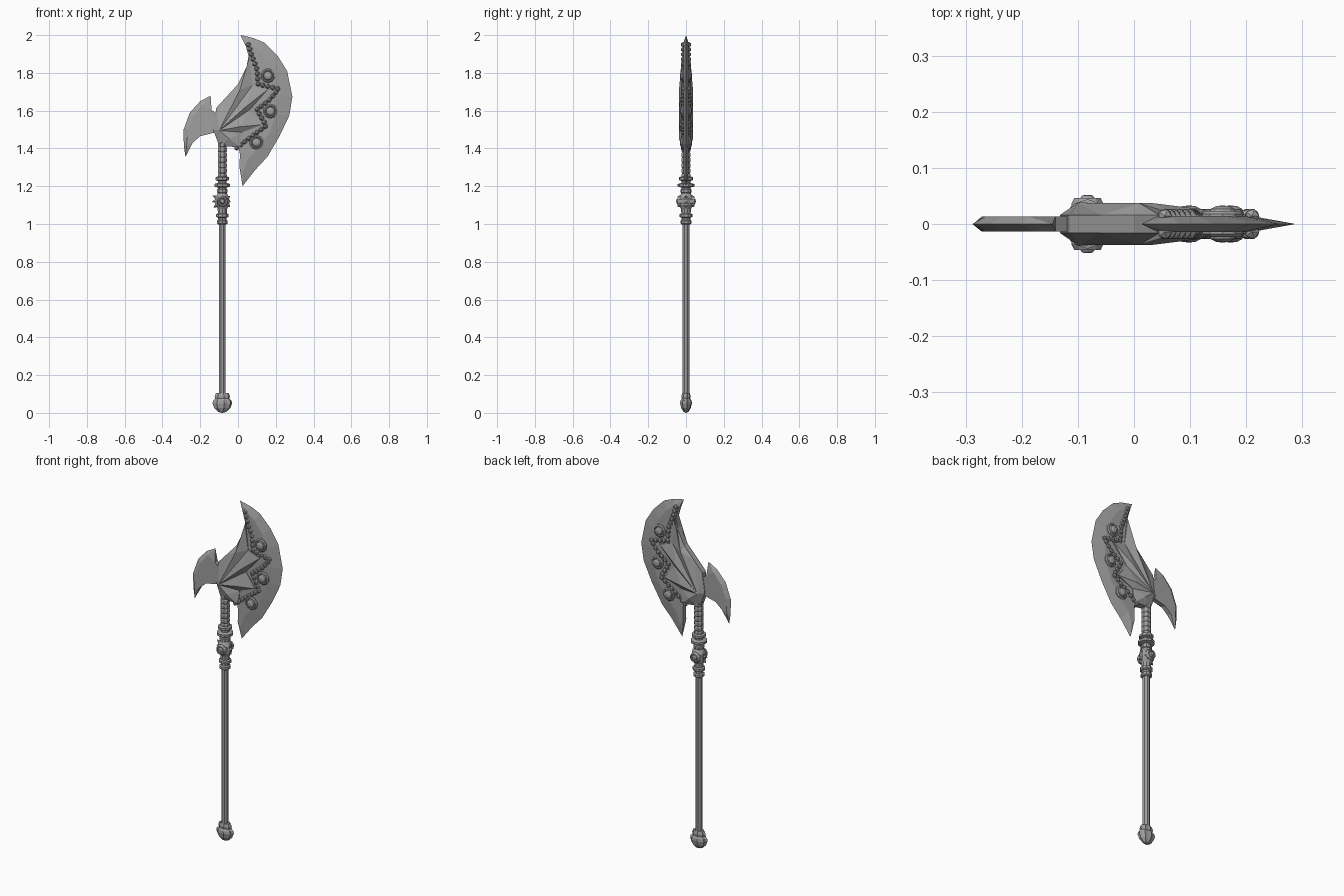
import bpy, bmesh, math
from mathutils import Vector, Matrix

if "Cube" in bpy.data.objects:
    bpy.data.objects.remove(bpy.data.objects["Cube"])

steel = bpy.data.materials.new("grey steel")
steel.use_nodes = True
steel.diffuse_color = (0.35, 0.35, 0.35, 1)
steel.node_tree.nodes["Principled BSDF"].inputs["Base Color"].default_value = (0.35, 0.35, 0.35, 1)
AXIS = -0.083   # x of the shaft


def finish(name, bm):
    bmesh.ops.remove_doubles(bm, verts=bm.verts, dist=0.0002)
    bmesh.ops.recalc_face_normals(bm, faces=bm.faces)
    mesh = bpy.data.meshes.new(name)
    bm.to_mesh(mesh)
    bm.free()
    mesh.materials.append(steel)
    obj = bpy.data.objects.new(name, mesh)
    bpy.context.collection.objects.link(obj)
    return obj


def loft(bm, loops):
    """Skin closed loops of equal length; degenerate ends merge into tips."""
    rows = [[bm.verts.new(p) for p in loop] for loop in loops]
    n = len(rows[0])
    for a, b in zip(rows, rows[1:]):
        for i in range(n):
            j = (i + 1) % n
            bm.faces.new((a[i], a[j], b[j], b[i]))


def lathe(name, profile, place=Matrix(), sides=8, flute=0.0):
    """Turn (radius, height) points about z; flute pulls in every other side."""
    bm = bmesh.new()
    loops = []
    for r, z in profile:
        loop = []
        for i in range(sides):
            a = 2 * math.pi * (i + 0.5) / sides
            k = r * (1 - flute * (i % 2))
            loop.append(place @ Vector((k * math.cos(a), k * math.sin(a), z)))
        loops.append(loop)
    loft(bm, loops)
    return finish(name, bm)


def blade(name, stations, half):
    """Each station gives cutting edge, bevel line and back line in (x, z)."""
    bm = bmesh.new()
    loops = []
    for edge, bevel, back in stations:
        h = 0 if edge == bevel else half
        loops.append([(edge[0], 0, edge[1]), (bevel[0], -h, bevel[1]), (back[0], -h, back[1]),
                      (back[0], h, back[1]), (bevel[0], h, bevel[1])])
    loft(bm, loops)
    return finish(name, bm)


def facing(x, z, side):
    """Place a turned part so that its axis points to the front or back."""
    return Matrix.Translation((x, 0, z)) @ Matrix.Rotation(side * math.pi / 2, 4, 'X')


# Main crescent blade
top, low = (0.013, 2.0), (0.024, 1.2)
blade("crescent_blade", [
    (top, top, top),
    ((0.08, 1.985), (0.065, 1.955), (0.042, 1.94)),
    ((0.14, 1.96), (0.115, 1.915), (0.056, 1.89)),
    ((0.21, 1.89), (0.165, 1.85), (0.045, 1.83)),
    ((0.26, 1.81), (0.195, 1.78), (0.0, 1.74)),
    ((0.288, 1.675), (0.21, 1.67), (-0.05, 1.67)),
    ((0.272, 1.575), (0.20, 1.58), (-0.05, 1.58)),
    ((0.22, 1.465), (0.165, 1.48), (-0.03, 1.48)),
    ((0.155, 1.355), (0.105, 1.40), (0.0, 1.43)),
    ((0.09, 1.285), (0.05, 1.34), (0.01, 1.37)),
    ((0.055, 1.24), (0.028, 1.275), (0.008, 1.30)),
    (low, low, low)], 0.014)

# Curved spike behind the head
up, down = (-0.145, 1.68), (-0.278, 1.355)
blade("back_spike", [
    (up, up, up),
    ((-0.20, 1.65), (-0.185, 1.635), (-0.14, 1.605)),
    ((-0.255, 1.59), (-0.235, 1.575), (-0.10, 1.57)),
    ((-0.288, 1.50), (-0.265, 1.50), (-0.10, 1.49)),
    ((-0.288, 1.455), (-0.268, 1.46), (-0.20, 1.465)),
    ((-0.286, 1.41), (-0.272, 1.415), (-0.24, 1.43)),
    (down, down, down)], 0.013)

# Winged head: ridges fan out from a hub to the spike tips
hub = (-0.10, 1.495)
tips = [(0.06, 1.885), (0.155, 1.71), (0.125, 1.525), (0.015, 1.405)]
ridges = [(0.01, 1.71), (0.035, 1.615), (0.01, 1.515), (-0.045, 1.45)]
valleys = [(0.077, 1.735), (0.062, 1.605), (0.022, 1.485)]
spine = [(-0.10, 1.415), (-0.132, 1.50), (-0.115, 1.615), (-0.06, 1.675), (0.0, 1.74), (0.045, 1.83)]
bm = bmesh.new()
for s in (-1, 1):
    def pts(points, y):
        return [bm.verts.new((x, s * y, z)) for x, z in points]
    H, = pts([hub], 0.038)
    T, R, V, S = pts(tips, 0.022), pts(ridges, 0.037), pts(valleys, 0.016), pts(spine, 0.016)
    for i, v in enumerate(V):
        for j in (i, i + 1):
            bm.faces.new((H, R[j], v))
            bm.faces.new((R[j], T[j], v))
    for i in range(3):
        bm.faces.new((H, S[i], S[i + 1]))
    for i in (3, 4):
        bm.faces.new((R[0], S[i], S[i + 1]))
    for tri in ((H, R[0], S[3]), (R[0], T[0], S[5]), (H, R[3], S[0]), (R[3], T[3], S[0])):
        bm.faces.new(tri)
    rim = [T[0], V[0], T[1], V[1], T[2], V[2], T[3]] + S
    if s < 0:
        front_rim = rim
for i in range(len(rim)):
    j = (i + 1) % len(rim)
    bm.faces.new((front_rim[i], front_rim[j], rim[j], rim[i]))
finish("winged_head", bm)

# Bead trim following the wing spikes, on both faces
path = [Vector(p) for p in ((0.055, 1.95), (0.07, 1.90), (0.10, 1.82), (0.107, 1.74), (0.215, 1.715),
                            (0.17, 1.66), (0.10, 1.605), (0.15, 1.52), (0.06, 1.455), (-0.01, 1.40))]
beads, step, gap = [], 0.027, 0.0
for a, b in zip(path, path[1:]):
    length = (b - a).length
    while gap < length:
        beads.append(a.lerp(b, gap / length))
        gap += step
    gap -= length
bm = bmesh.new()
for p in beads:
    for s in (-1, 1):
        bmesh.ops.create_icosphere(bm, subdivisions=1, radius=0.0145,
                                   matrix=Matrix.Translation((p.x, s * 0.014, p.y)))
finish("bead_trim", bm)

# Round studs in stepped settings
stud = [(0, 0), (0.038, 0), (0.038, 0.018), (0.032, 0.023), (0.027, 0.023), (0.025, 0.019),
        (0.022, 0.027), (0.012, 0.032), (0, 0.033)]
for n, (x, z) in enumerate([(0.158, 1.785), (0.172, 1.597), (0.098, 1.432)]):
    for s, label in ((1, "front"), (-1, "back")):
        lathe(f"{label}_stud_{n + 1}", stud, facing(x, z, s), 10)

# Shaft, collars and wrapped neck
shaft = Matrix.Translation((AXIS, 0, 0))
lathe("shaft", [(0, 0.08), (0.0195, 0.08), (0.0195, 1.02), (0, 1.02)], shaft)


def collar(name, rings):
    profile = [(0, rings[0][1] - 0.012)]
    for r, z in rings:
        profile += [(0.023, z - 0.012), (r, z - 0.007), (r, z + 0.007), (0.023, z + 0.012)]
    lathe(name, profile + [(0, rings[-1][1] + 0.012)], shaft, 10)


collar("lower_collar", [(0.03, 1.01), (0.034, 1.045)])
collar("upper_collar", [(0.03, 1.175), (0.044, 1.205), (0.038, 1.24)])
lathe("collar_core", [(0, 1.04), (0.024, 1.04), (0.026, 1.08), (0.038, 1.10), (0.038, 1.14),
                      (0.026, 1.16), (0.024, 1.19), (0, 1.19)], shaft, 10)
wrap = [(0, 1.23)]
for i in range(7):
    z = 1.24 + i * 0.028
    wrap += [(0.022, z), (0.026, z + 0.006), (0.026, z + 0.022)]
lathe("wrapped_neck", wrap + [(0, 1.44)], shaft)

# Boss with a stud on each face and small thorns around the sides
boss = [(0, 0), (0.032, 0.01), (0.03, 0.036), (0.025, 0.046), (0.019, 0.046), (0.016, 0.042),
        (0.01, 0.051), (0, 0.052)]
for s, label in ((1, "front"), (-1, "back")):
    lathe(f"{label}_boss", boss, facing(AXIS, 1.12, s), 10)
for n, (angle, length) in enumerate([(-90, 0.055), (-58, 0.062), (-125, 0.058), (90, 0.044), (55, 0.05), (125, 0.05)]):
    turn = Matrix.Translation((AXIS, 0, 1.12)) @ Matrix.Rotation(math.radians(angle), 4, 'Y')
    lathe(f"thorn_{n + 1}", [(0.018, 0.015), (0.013, 0.036), (0, length)], turn, 6)

# Fluted, flattened pommel
flat = shaft @ Matrix.Diagonal((1, 0.6, 1, 1))
lathe("pommel", [(0, 0), (0.022, 0.005), (0.043, 0.025), (0.053, 0.05), (0.05, 0.065), (0.038, 0.075),
                 (0.041, 0.088), (0.034, 0.105), (0, 0.107)], flat, 16, 0.14)
